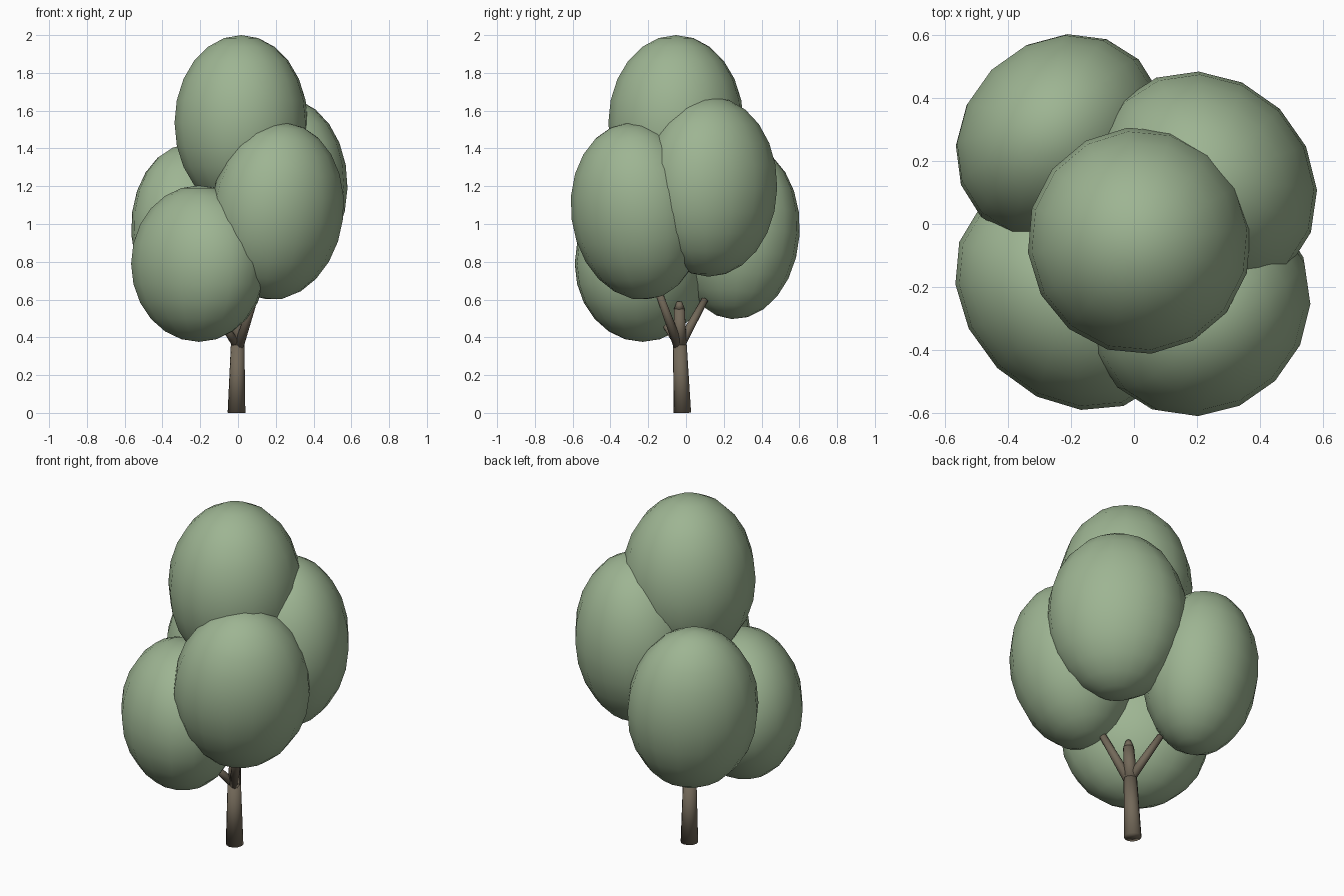
import bpy
import math
from mathutils import Vector, Euler

cube = bpy.data.objects.get("Cube")
if cube:
    bpy.data.objects.remove(cube, do_unlink=True)


def make_material(name, color):
    mat = bpy.data.materials.new(name)
    mat.use_nodes = True
    mat.diffuse_color = (*color, 1)
    bsdf = mat.node_tree.nodes["Principled BSDF"]
    bsdf.inputs["Base Color"].default_value = (*color, 1)
    bsdf.inputs["Roughness"].default_value = 0.9
    return mat


leaf_green = make_material("leaf_green", (0.34, 0.46, 0.29))
bark_brown = make_material("bark_brown", (0.17, 0.14, 0.1))


def finish(name, mat):
    obj = bpy.context.object
    obj.name = name
    obj.data.materials.append(mat)
    bpy.ops.object.shade_smooth()


def foliage(name, center, radii, heading, lean=0):
    """Leaf mass with (outward, sideways, vertical) radii, leaning outward along its heading."""
    bpy.ops.mesh.primitive_uv_sphere_add(segments=16, ring_count=12, radius=1)
    rot = Euler((0, lean, math.radians(heading))).to_matrix()
    for v in bpy.context.object.data.vertices:
        v.co = rot @ Vector(c * r for c, r in zip(v.co, radii)) + Vector(center)
    finish(name, leaf_green)


def limb(name, start, end, r1, r2):
    """Tapered round limb between two points."""
    a, b = Vector(start), Vector(end)
    bpy.ops.mesh.primitive_cone_add(vertices=12, radius1=r1, radius2=r2,
                                    depth=(b - a).length, location=(a + b) / 2,
                                    rotation=(b - a).to_track_quat("Z", "Y").to_euler())
    finish(name, bark_brown)


# Crown of five overlapping leaf masses
foliage("foliage_top", (0.017, -0.053, 1.535), (0.355, 0.36, 0.465), 6)
foliage("foliage_front_left", (0.207, -0.257, 1.067), (0.335, 0.368, 0.472), -45, 0.17)
foliage("foliage_back_left", (0.225, 0.128, 1.197), (0.335, 0.375, 0.476), 45, 0.03)
foliage("foliage_front_right", (-0.207, -0.23, 0.79), (0.32, 0.398, 0.414), 225)
foliage("foliage_back_right", (-0.235, 0.272, 0.96), (0.307, 0.353, 0.465), 135, 0.09)

# Trunk: base with a slimmer blunt tip
limb("trunk_base", (-0.008, -0.02, 0), (-0.002, -0.032, 0.36), 0.047, 0.036)
limb("trunk_upper", (-0.002, -0.032, 0.36), (0.008, -0.035, 0.55), 0.036, 0.029)
limb("trunk_tip", (0.008, -0.035, 0.55), (0.01, -0.035, 0.59), 0.029, 0.013)

# Branches reaching into the crown
limb("branch_front_left", (0.0, -0.035, 0.34), (0.11, -0.16, 0.68), 0.027, 0.018)
limb("branch_back_right", (0.0, -0.03, 0.36), (-0.1, 0.1, 0.6), 0.026, 0.018)
limb("branch_front_right", (0.0, -0.03, 0.35), (-0.1, -0.13, 0.5), 0.024, 0.017)
